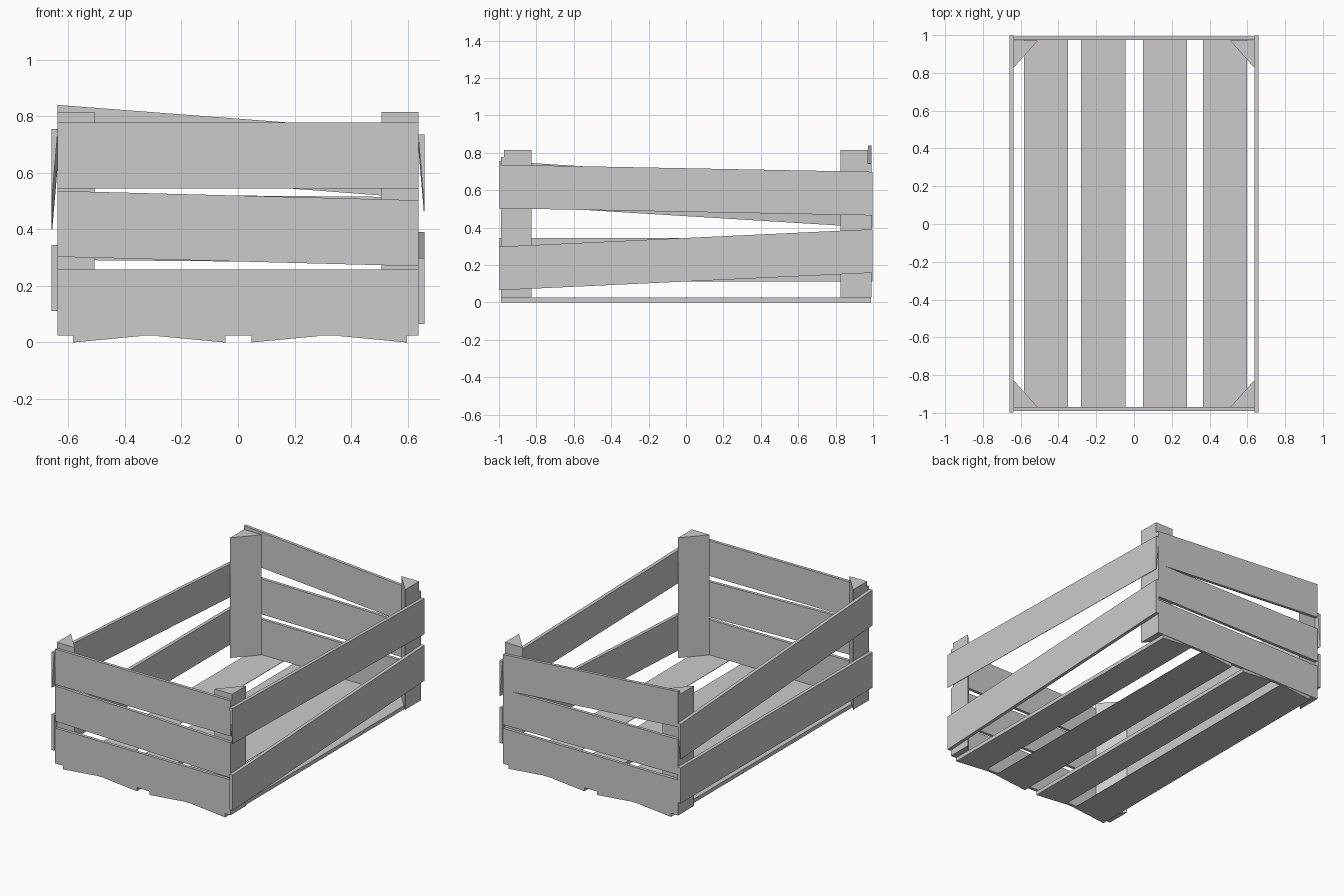
import bpy, bmesh

if "Cube" in bpy.data.objects:
    bpy.data.objects.remove(bpy.data.objects["Cube"])


def loft(name, a, b):
    """Solid between two matching end sections."""
    bm = bmesh.new()
    va = [bm.verts.new(p) for p in a]
    vb = [bm.verts.new(p) for p in b]
    n = len(va)
    bm.faces.new(va)
    bm.faces.new(vb[::-1])
    for i in range(n):
        j = (i + 1) % n
        bm.faces.new((va[j], va[i], vb[i], vb[j]))
    bmesh.ops.recalc_face_normals(bm, faces=bm.faces)
    me = bpy.data.meshes.new(name)
    bm.to_mesh(me)
    bm.free()
    ob = bpy.data.objects.new(name, me)
    bpy.context.collection.objects.link(ob)
    return ob


H = 0.233  # slat height


def end_slat(name, y, z_left, z_right):
    """Slat across the front or back; z values are the lower edge at each end."""
    y0, y1 = y

    def section(x, z):
        return [(x, y0, z), (x, y1, z), (x, y1, z + H), (x, y0, z + H)]
    loft(name, section(-0.638, z_left), section(0.638, z_right))


def side_slat(name, s, z_front, z_back, low=0.022):
    """Slat along one side; low is the thickness at its lower edge."""
    def section(y, z):
        return [(s * 0.66, y, z), (s * (0.66 - low), y, z),
                (s * 0.637, y, z + H), (s * 0.66, y, z + H)]
    loft(name, section(-0.998, z_front), section(0.998, z_back))


# Front and back slats
front, back = (-0.99, -0.97), (0.973, 0.993)
end_slat("front_slat_low", front, 0.025, 0.025)
end_slat("front_slat_mid", front, 0.303, 0.270)
end_slat("front_slat_top", front, 0.545, 0.545)
end_slat("back_slat_low", back, 0.025, 0.025)
end_slat("back_slat_mid", back, 0.292, 0.281)
end_slat("back_slat_top", back, 0.607, 0.510)

# Side slats, the upper ones thinning toward the bottom
side_slat("right_slat_low", 1, 0.065, 0.158)
side_slat("right_slat_top", 1, 0.503, 0.465, 0.003)
side_slat("left_slat_low", -1, 0.112, 0.112)
side_slat("left_slat_top", -1, 0.522, 0.400, 0.003)

# Triangular corner posts
for sx, side in ((-1, "left"), (1, "right")):
    for sy, end in ((-1, "front"), (1, "back")):
        tri = [(sx * 0.638, sy * 0.972), (sx * 0.508, sy * 0.972),
               (sx * 0.638, sy * 0.826)]
        loft(f"{end}_{side}_post", [(x, y, 0.025) for x, y in tri],
             [(x, y, 0.815) for x, y in tri])

# Floor boards, each thick at one edge and thin at the other
for i, (thick, thin) in enumerate(((-0.583, -0.35), (-0.045, -0.28),
                                   (0.047, 0.28), (0.598, 0.365))):
    sec = [(thick, 0), (thin, 0.022), (thin, 0.025), (thick, 0.025)]
    loft(f"floor_board_{i + 1}", [(x, -0.988, z) for x, z in sec],
         [(x, 0.99, z) for x, z in sec])
